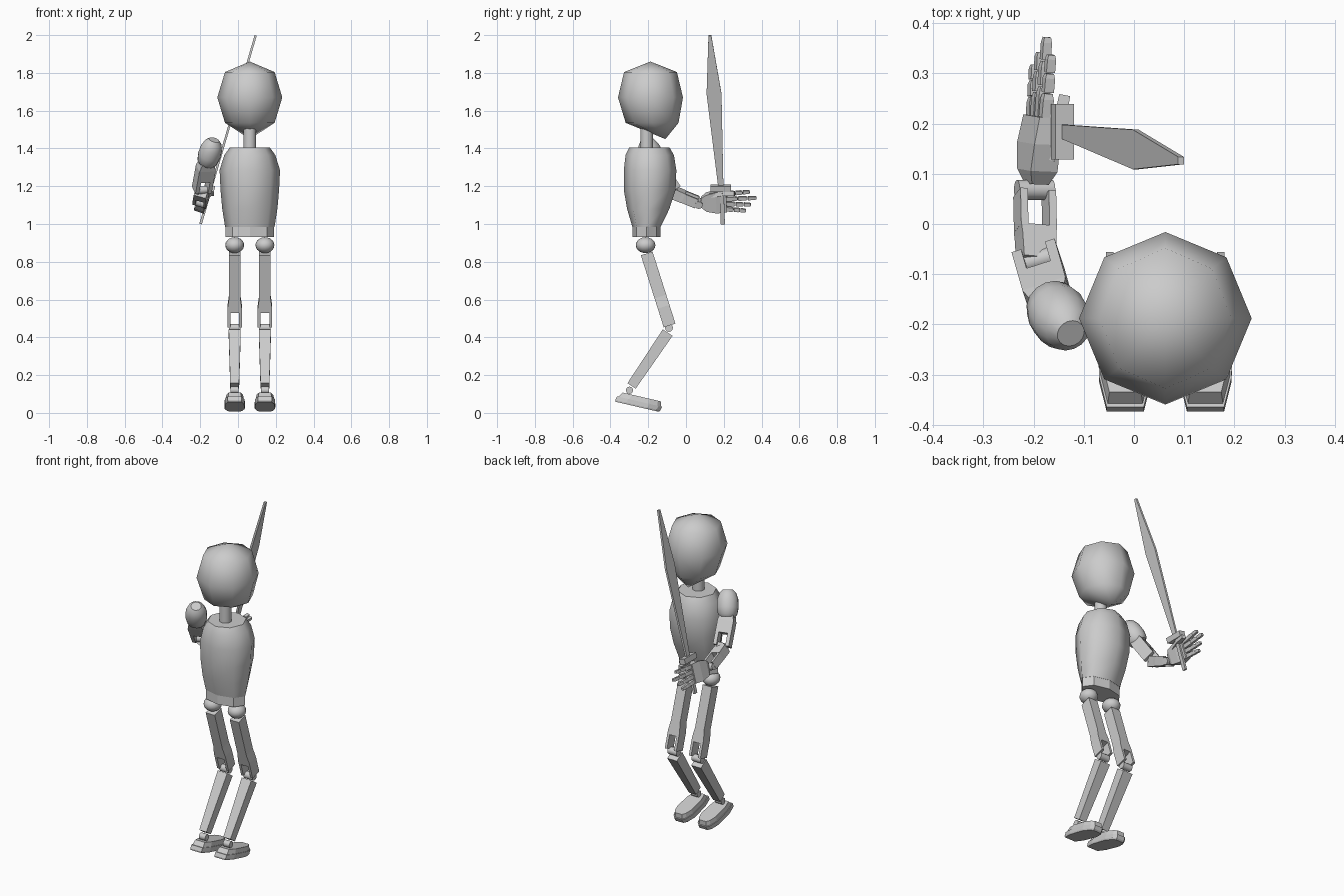
import bpy, math
from mathutils import Vector as V

if "Cube" in bpy.data.objects:
    bpy.data.objects.remove(bpy.data.objects["Cube"], do_unlink=True)

grey = bpy.data.materials.new("plain_grey")
grey.use_nodes = True
grey.diffuse_color = (0.6, 0.6, 0.6, 1)
grey.node_tree.nodes["Principled BSDF"].inputs["Base Color"].default_value = (0.6, 0.6, 0.6, 1)
X, Y, Z = V((1, 0, 0)), V((0, 1, 0)), V((0, 0, 1))


def skin(name, rings, smooth=False):
    """Closed solid through rings of points; the end caps stay flat."""
    n = len(rings[0])
    faces = [list(range(n))[::-1], [(len(rings) - 1) * n + i for i in range(n)]]
    for r in range(len(rings) - 1):
        for i in range(n):
            j = (i + 1) % n
            faces.append([r * n + i, r * n + j, r * n + n + j, r * n + n + i])
    mesh = bpy.data.meshes.new(name)
    mesh.from_pydata([p for ring in rings for p in ring], [], faces)
    for i, poly in enumerate(mesh.polygons):
        poly.use_smooth = smooth and i > 1
    mesh.materials.append(grey)
    obj = bpy.data.objects.new(name, mesh)
    bpy.context.collection.objects.link(obj)
    # Outward normals
    import bmesh
    bm = bmesh.new()
    bm.from_mesh(mesh)
    bmesh.ops.recalc_face_normals(bm, faces=bm.faces)
    bm.to_mesh(mesh)
    bm.free()
    return obj


def ellipse(c, u, v, n=8):
    turns = [2 * math.pi * i / n for i in range(n)]
    return [c + u * math.cos(a) + v * math.sin(a) for a in turns]


def rect(c, u, v):
    return [c + u + v, c - u + v, c - u - v, c + u - v]


def beam(name, a, b, side, sections):
    """Box section bar; sections are (position, width, depth) from a to b."""
    a, b = V(a), V(b)
    axis = (b - a).normalized()
    deep = axis.cross(side).normalized()
    wide = deep.cross(axis)
    return skin(name, [rect(a.lerp(b, t), wide * w / 2, deep * d / 2) for t, w, d in sections])


def fork(name, a, b, side, gap, start, width, depth):
    """Two prongs that hold a hinge at the end of a limb."""
    a, b = V(a), V(b)
    axis = (b - a).normalized()
    wide = axis.cross(side).cross(axis).normalized()
    thick = (width - gap) / 2
    for s, label in ((1, "left"), (-1, "right")):
        off = wide * s * (gap + thick) / 2
        beam(f"{name}_{label}_prong", a.lerp(b, start) + off, b + off, side,
             [(0, thick, depth), (1, thick, depth)])


def hinge(name, c, axis, length, r):
    c, axis = V(c), axis.normalized()
    u = axis.cross(Z).normalized()
    v = axis.cross(u)
    skin(name, [ellipse(c + axis * s * length / 2, u * r, v * r, 12) for s in (-1, 1)], True)


def ball(name, c, scale, segs, rings):
    bpy.ops.mesh.primitive_uv_sphere_add(segments=segs, ring_count=rings, radius=1, location=c)
    obj = bpy.context.object
    obj.name = name
    obj.scale = scale
    bpy.ops.object.shade_smooth()
    obj.data.materials.append(grey)
    return obj


MID = 0.0625

# Head: coarse sphere with the chin pulled forward
head = ball("head", (MID, -0.188, 1.67), (0.172, 0.172, 0.19), 8, 4)
for v in head.data.vertices:
    if v.co.z < -0.9:
        v.co.y, v.co.z = 0.46, -1.16
    elif abs(v.co.z) > 0.5:
        v.co.x *= 1.08
        v.co.y *= 1.15
    if -0.9 < v.co.z < -0.5:
        v.co.y += 0.05

# Neck, torso and pelvis
skin("neck", [ellipse(V((MID, -0.208, z)), X * 0.033, Y * 0.033, 16) for z in (1.39, 1.55)], True)
torso = [(0.985, 0.131, 0.075, -0.209), (1.08, 0.146, 0.112, -0.2), (1.18, 0.155, 0.137, -0.192),
         (1.285, 0.16, 0.139, -0.19), (1.365, 0.135, 0.128, -0.192), (1.405, 0.106, 0.107, -0.194)]
skin("torso", [ellipse(V((MID, y, z)), X * rx, Y * ry) for z, rx, ry, y in torso], True)
skin("pelvis", [ellipse(V((MID, -0.209, z)), X * 0.129, Y * 0.074) for z in (0.93, 0.985)])

# Legs
for s, label in ((1, "left"), (-1, "right")):
    x = MID + s * 0.08
    ball(f"{label}_hip_joint", (x, -0.214, 0.888), (0.05, 0.052, 0.042), 16, 10)
    top, knee = (x, -0.208, 0.844), (x, -0.087, 0.463)
    beam(f"{label}_thigh", top, knee, X,
         [(0, 0.06, 0.065), (0.6, 0.06, 0.065), (0.74, 0.076, 0.065), (0.8, 0.076, 0.065)])
    fork(f"{label}_thigh", top, knee, X, 0.046, 0.79, 0.076, 0.065)
    hinge(f"{label}_knee_hinge", (x, -0.09, 0.45), X, 0.06, 0.021)
    beam(f"{label}_shin", (x, -0.097, 0.425), (x, -0.288, 0.143), X,
         [(0, 0.064, 0.062), (1, 0.047, 0.052)])
    hinge(f"{label}_ankle_hinge", (x, -0.299, 0.12), X, 0.042, 0.019)

    # Foot: sole with a narrower upper, both tilted down to the toe
    heel, along = V((x, -0.378, 0.06)), V((0, 0.238, -0.055))
    up = X.cross(along).normalized()
    half = [(0, 0.037), (0.25, 0.052), (0.72, 0.055), (0.92, 0.042), (1, 0.025)]
    outline = [(t, w) for t, w in half] + [(t, -w) for t, w in reversed(half)]

    def foot_ring(h, k):
        return [heel + along * (0.5 + (t - 0.5) * k) + X * w * k + up * h + Y * h * 0.25
                for t, w in outline]
    skin(f"{label}_sole", [foot_ring(0, 0.96), foot_ring(0.008, 1), foot_ring(0.028, 1)])
    skin(f"{label}_shoe_upper", [foot_ring(0.028, 0.94), foot_ring(0.053, 0.85)])

# Shoulder: barrel with a flat top
a, b = V((-0.126, -0.218, 1.445)), V((-0.168, -0.155, 1.315))
axis = (b - a).normalized()
u = axis.cross(Y).normalized()
w = axis.cross(u)
barrel = [(0, 0.028), (0.12, 0.046), (0.35, 0.058), (0.65, 0.06), (0.9, 0.053), (1, 0.04)]
skin("right_shoulder", [ellipse(a.lerp(b, t), u * r, w * r, 16) for t, r in barrel], True)

# Upper arm with elbow fork
side = V((0.95, 0.25, 0.1))
a, b = (-0.165, -0.165, 1.325), (-0.192, -0.07, 1.18)
beam("right_upper_arm", a, b, side, [(0, 0.07, 0.065), (0.2, 0.09, 0.07), (0.6, 0.09, 0.07)])
fork("right_upper_arm", a, b, side, 0.05, 0.6, 0.09, 0.07)
hinge("right_elbow_hinge", (-0.193, -0.072, 1.178), side, 0.06, 0.02)

# Forearm with wrist fork
roll = V((0.95, 0, -0.3))
a, b = (-0.195, -0.075, 1.17), (-0.198, 0.06, 1.115)
beam("right_forearm", a, b, roll, [(0, 0.066, 0.058), (0.35, 0.07, 0.056), (0.48, 0.074, 0.054)])
fork("right_forearm", a, b, roll, 0.044, 0.47, 0.074, 0.052)
hinge("right_wrist_hinge", (-0.198, 0.068, 1.11), roll, 0.074, 0.02)

# Hand: open palm held on edge, fingers fanned out
edge = V((0.3, 0, 0.95)).normalized()
beam("right_palm", (-0.194, 0.08, 1.115), (-0.187, 0.215, 1.12), edge,
     [(0, 0.05, 0.035), (0.2, 0.09, 0.056), (0.6, 0.115, 0.054), (1, 0.11, 0.036)])
lengths = {"little": 0.105, "ring": 0.13, "middle": 0.16, "index": 0.125}
for i, (finger, length) in enumerate(lengths.items()):
    k = i - 1.5
    base = V((-0.189, 0.213, 1.12)) + edge * k * 0.028
    way = (Y + edge * k * 0.06 + X * 0.06).normalized()
    for j, (t0, t1) in enumerate(((0, 0.38), (0.4, 0.7), (0.72, 1))):
        size = 0.022 - 0.002 * j
        beam(f"right_{finger}_finger_{j + 1}", base + way * length * t0, base + way * length * t1,
             edge, [(0, size, size), (0.75, size, size), (1, size * 0.75, size * 0.75)])
for j, (p, q) in enumerate((((-0.17, 0.13, 1.15), (-0.15, 0.195, 1.16)),
                            ((-0.15, 0.197, 1.16), (-0.138, 0.257, 1.16)))):
    beam(f"right_thumb_{j + 1}", p, q, Z, [(0, 0.026, 0.026), (1, 0.022, 0.022)])

# Sword, leaning along one line from pommel to tip
pommel, tip = V((-0.198, 0.193, 1.0)), V((0.094, 0.193, 2.0))
lean = (tip - pommel).normalized()
flat = Y.cross(lean)


def sword_ring(z, y0, y1, thick):
    c = pommel.lerp(tip, z - 1)
    c.y = (y0 + y1) / 2
    return rect(c, Y * (y1 - y0) / 2, flat * thick / 2)


skin("sword_handle", [sword_ring(1.0, 0.184, 0.206, 0.014), sword_ring(1.18, 0.178, 0.2, 0.014)])
skin("sword_guard", [sword_ring(1.175, 0.129, 0.239, 0.038), sword_ring(1.205, 0.129, 0.239, 0.038)])
skin("sword_blade", [sword_ring(1.2, 0.17, 0.198, 0.012), sword_ring(1.69, 0.109, 0.188, 0.012),
                     sword_ring(1.998, 0.119, 0.134, 0.012)])
